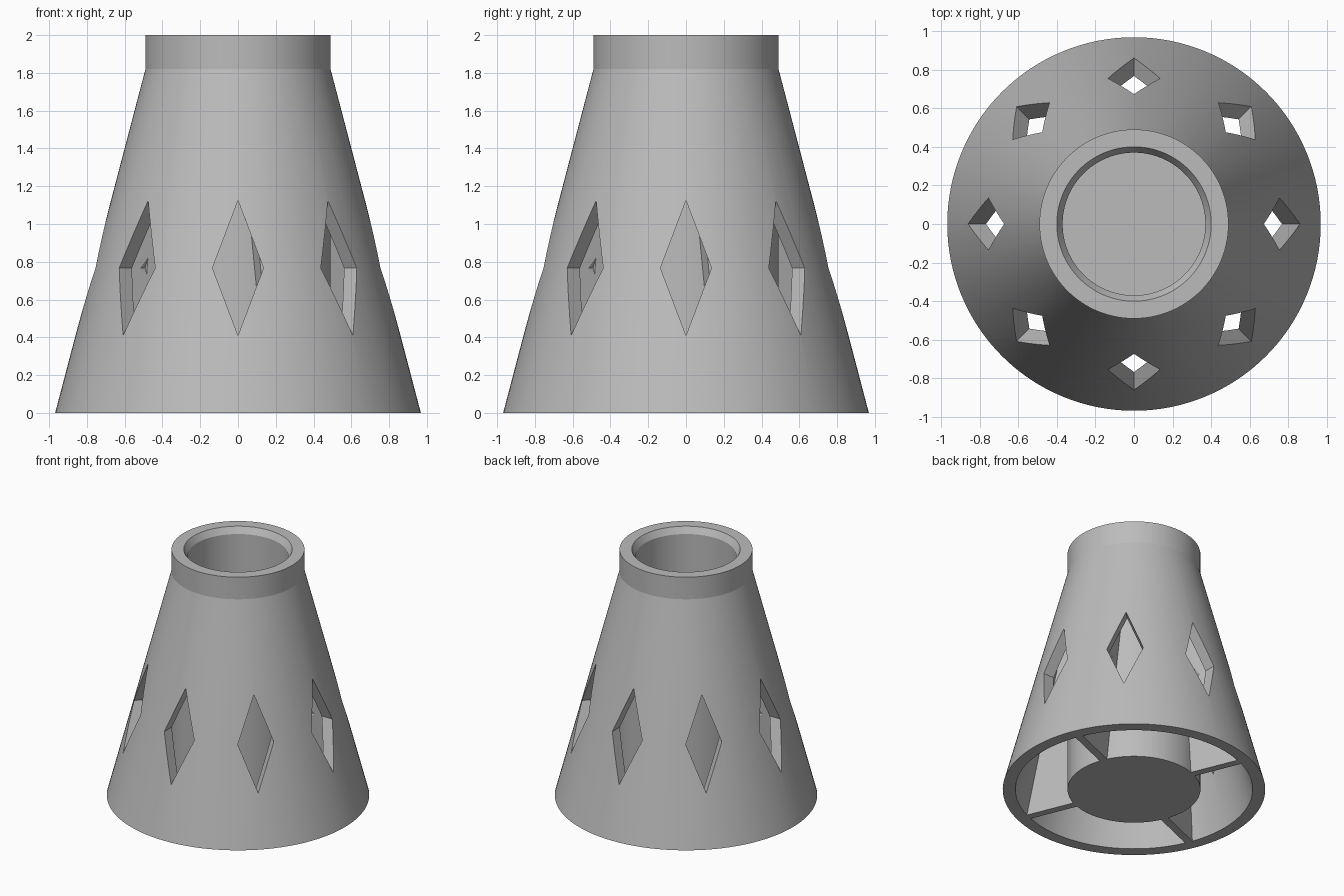
import bpy, bmesh, math
from mathutils import Matrix

cube = bpy.data.objects.get("Cube")
if cube:
    bpy.data.objects.remove(cube, do_unlink=True)

grey = bpy.data.materials.new("plain grey")
grey.use_nodes = True
COLOUR = (0.5, 0.5, 0.5, 1)
grey.diffuse_color = COLOUR
grey.node_tree.nodes["Principled BSDF"].inputs["Base Color"].default_value = COLOUR


def make_object(name, bm):
    bmesh.ops.recalc_face_normals(bm, faces=bm.faces)
    mesh = bpy.data.meshes.new(name)
    bm.to_mesh(mesh)
    bm.free()
    mesh.materials.append(grey)
    obj = bpy.data.objects.new(name, mesh)
    bpy.context.collection.objects.link(obj)
    return obj


def lathe(name, profile, steps=128):
    bm = bmesh.new()
    verts = [bm.verts.new((r, 0, z)) for r, z in profile]
    edges = [bm.edges.new(pair) for pair in zip(verts, verts[1:])]
    bmesh.ops.spin(bm, geom=verts + edges, cent=(0, 0, 0), axis=(0, 0, 1),
                   angle=math.tau, steps=steps, use_duplicate=False)
    bmesh.ops.remove_doubles(bm, verts=bm.verts, dist=0.0001)
    return make_object(name, bm)


def add_prism(bm, near, far, turn):
    """Join two matching outlines into a solid, turned about z."""
    a = [bm.verts.new(p) for p in near]
    b = [bm.verts.new(p) for p in far]
    bm.faces.new(a)
    bm.faces.new(b[::-1])
    for i in range(len(a)):
        j = (i + 1) % len(a)
        bm.faces.new((a[j], a[i], b[i], b[j]))
    bmesh.ops.transform(bm, matrix=Matrix.Rotation(turn, 4, "Z"), verts=a + b)


def combine(target, tool, operation):
    mod = target.modifiers.new(operation.lower(), "BOOLEAN")
    mod.operation = operation
    mod.solver = "EXACT"
    mod.object = tool
    tool.hide_render = True
    bpy.context.view_layer.objects.active = target
    bpy.ops.object.modifier_apply(modifier=mod.name)
    bpy.data.objects.remove(tool, do_unlink=True)


# Conical skirt, collar, and central cup in one turned section
body = lathe("cone_body", [
    (0, 0), (0.49, 0), (0.49, 1.46), (0.875, 0), (0.968, 0), (0.49, 1.82),
    (0.49, 2), (0.4, 2), (0.37, 1.95), (0.37, 0.1), (0, 0.1)])

# Four ribs between cup and skirt, widening upwards
bm = bmesh.new()
for k in range(4):
    low, high = 0.03, 0.17
    bottom = [(0.45, -low, 0), (0.92, -low, 0), (0.92, low, 0), (0.45, low, 0)]
    top = [(0.45, -high, 1.46), (0.54, -high, 1.46), (0.54, high, 1.46), (0.45, high, 1.46)]
    add_prism(bm, bottom, top, math.radians(22.5 + 90 * k))
combine(body, make_object("ribs", bm), "UNION")

# Eight diamond windows through the skirt
bm = bmesh.new()
for k in range(8):
    diamond = [(0, 0.41), (0.135, 0.767), (0, 1.124), (-0.135, 0.767)]
    add_prism(bm, [(0.56, y, z) for y, z in diamond],
              [(1.1, y, z) for y, z in diamond], math.radians(45 * k))
combine(body, make_object("window_cutter", bm), "DIFFERENCE")

# Smooth turned surfaces with crisp edges
bpy.ops.object.select_all(action="DESELECT")
body.select_set(True)
bpy.context.view_layer.objects.active = body
bpy.ops.object.shade_smooth_by_angle(angle=math.radians(12))
